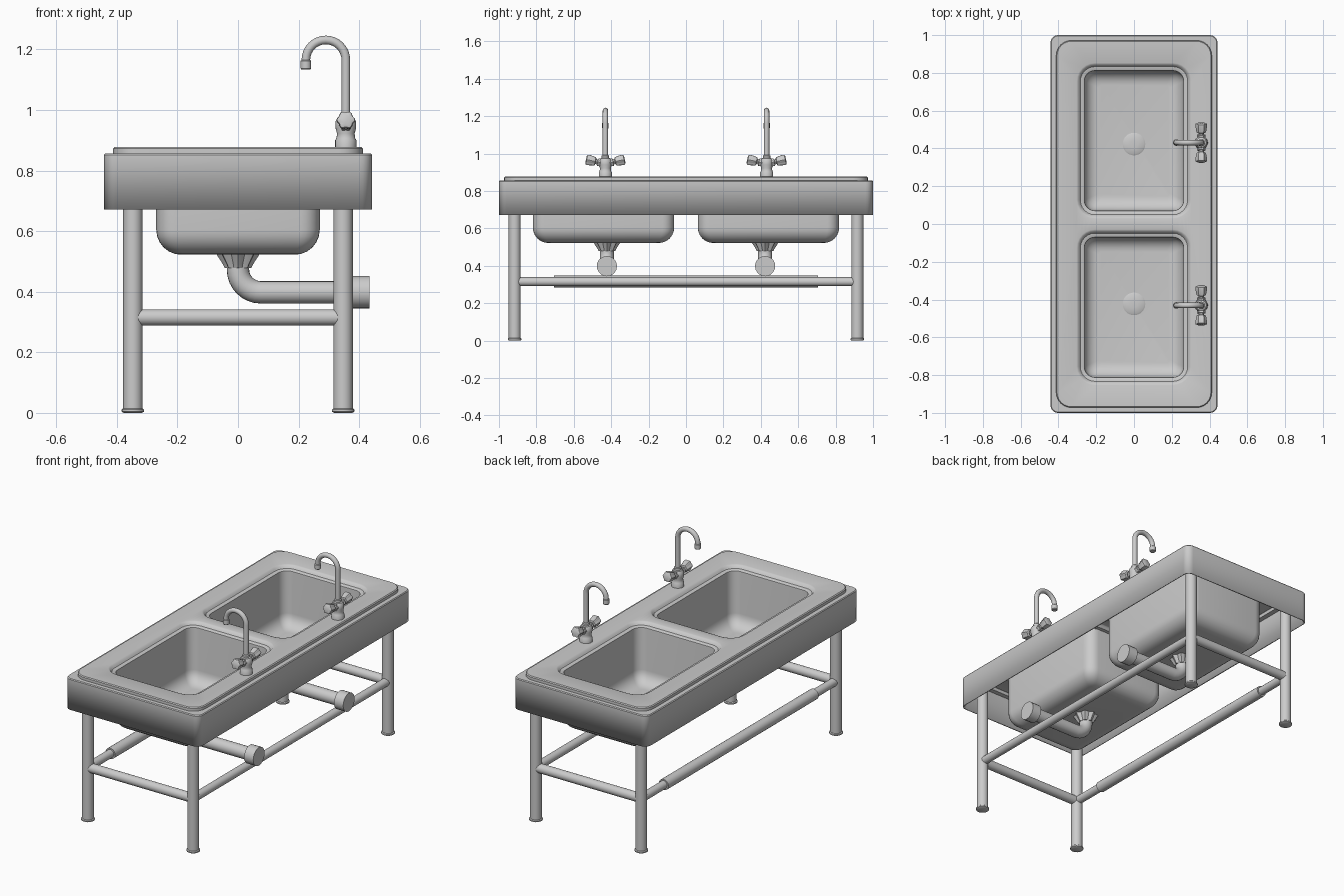
import bpy, bmesh
from math import sin, cos, pi, radians
from mathutils import Matrix, Vector

if "Cube" in bpy.data.objects:
    bpy.data.objects.remove(bpy.data.objects["Cube"])


def finish(name, bm, angle=35):
    me = bpy.data.meshes.new(name)
    bm.to_mesh(me)
    bm.free()
    ob = bpy.data.objects.new(name, me)
    bpy.context.collection.objects.link(ob)
    bpy.ops.object.select_all(action='DESELECT')
    ob.select_set(True)
    bpy.context.view_layer.objects.active = ob
    bpy.ops.object.shade_smooth_by_angle(angle=radians(angle))
    return ob


def skin(bm, rings):
    for a, b in zip(rings, rings[1:]):
        n = len(a)
        for i in range(n):
            j = (i + 1) % n
            bm.faces.new((a[i], a[j], b[j], b[i]))


def rounded_rect(bm, hx, hy, r, z, cy=0, n=6):
    ring = []
    for k, (sx, sy) in enumerate(((1, 1), (-1, 1), (-1, -1), (1, -1))):
        for i in range(n + 1):
            a = (k + i / n) * pi / 2
            ring.append(bm.verts.new((sx * (hx - r) + r * cos(a),
                                      cy + sy * (hy - r) + r * sin(a), z)))
    return ring


def ring_edges(bm, ring):
    n = len(ring)
    return [bm.edges.get((ring[i], ring[(i + 1) % n])) for i in range(n)]


def lathe(name, profile, origin, axis=(0, 0, 1), segs=24, lobes=0, flute=0.0):
    """Spin (radius, height) points about an axis, with optional flutes."""
    bm = bmesh.new()
    m = Matrix.Translation(origin) @ Vector(axis).to_track_quat('Z', 'Y').to_matrix().to_4x4()
    rings = []
    for r, z in profile:
        ring = []
        for i in range(segs):
            a = 2 * pi * i / segs
            q = r * (1 + flute * cos(lobes * a))
            ring.append(bm.verts.new(m @ Vector((q * cos(a), q * sin(a), z))))
        rings.append(ring)
    skin(bm, rings)
    bm.faces.new(rings[0][::-1])
    bm.faces.new(rings[-1])
    bmesh.ops.recalc_face_normals(bm, faces=bm.faces[:])
    return finish(name, bm)


def bar(name, a, b, r):
    a, b = Vector(a), Vector(b)
    return lathe(name, [(r, 0), (r, (b - a).length)], a, b - a, 20)


def tube(name, pts, r):
    """Sweep a round section along a path lying in an xz plane."""
    bm = bmesh.new()
    pts = [Vector(p) for p in pts]
    rings = []
    for i, p in enumerate(pts):
        t = (pts[min(i + 1, len(pts) - 1)] - pts[max(i - 1, 0)]).normalized()
        side = Vector((0, 1, 0))
        up = t.cross(side)
        rings.append([bm.verts.new(p + r * (cos(2 * pi * k / 20) * side + sin(2 * pi * k / 20) * up))
                      for k in range(20)])
    skin(bm, rings)
    bm.faces.new(rings[0][::-1])
    bm.faces.new(rings[-1])
    bmesh.ops.recalc_face_normals(bm, faces=bm.faces[:])
    return finish(name, bm)


# Sink top: skirt, raised deck and two basins as one thin sheet
bm = bmesh.new()
outer = [rounded_rect(bm, hx, hy, r, z) for hx, hy, r, z in (
    (0.442, 1.0, 0.04, 0.672), (0.442, 1.0, 0.04, 0.852), (0.438, 0.996, 0.038, 0.857),
    (0.412, 0.972, 0.08, 0.857), (0.412, 0.972, 0.08, 0.873), (0.407, 0.967, 0.075, 0.878))]
skin(bm, outer)
fill = ring_edges(bm, outer[-1])
for s in (-1, 1):
    cy = 0.441 * s
    # offset from the opening, height: rolled rim and ledge, then walls and floor fillet
    steps = [(0.042, 0.878), (0.034, 0.875), (0.027, 0.866), (0.022, 0.860),
             (0.006, 0.858), (0.001, 0.855), (0, 0.848)]
    steps += [(-0.075 * (1 - cos(a)), 0.605 - 0.075 * sin(a))
              for a in [pi / 2 * i / 6 for i in range(7)]]
    rings = [rounded_rect(bm, 0.262 + o, 0.370 + o, max(0.055 + o, 0.055 + o * 0.5), z, cy)
             for o, z in steps]
    skin(bm, rings)
    bm.faces.new(rings[-1])
    fill += ring_edges(bm, rings[0])
bmesh.ops.triangle_fill(bm, edges=fill, use_beauty=True, normal=(0, 0, 1))
bmesh.ops.recalc_face_normals(bm, faces=bm.faces[:])
bm.normal_update()
deck = max(bm.faces, key=lambda f: f.calc_center_median().z)
if deck.normal.z < 0:
    bmesh.ops.reverse_faces(bm, faces=bm.faces[:])
top = finish("sink_top", bm)
sol = top.modifiers.new("thickness", 'SOLIDIFY')
sol.thickness = 0.008
sol.offset = -1

# Legs with flared feet
LX, LY, BZ = 0.347, 0.916, 0.315
for sx in (-1, 1):
    for sy in (-1, 1):
        lathe("leg", [(0.030, 0), (0.037, 0.004), (0.037, 0.011), (0.032, 0.015), (0.032, 0.865)],
              (sx * LX, sy * LY, 0))

# Frame rails, with a thicker sleeve on the user's side
for s in (-1, 1):
    bar("end_rail", (-LX, s * LY, BZ), (LX, s * LY, BZ), 0.027)
    bar("long_rail", (s * LX, -LY, BZ), (s * LX, LY, BZ), 0.024)
bar("rail_sleeve", (-LX, -0.706, BZ), (-LX, 0.706, BZ), 0.032)

for s in (-1, 1):
    # Drain cover, fluted collar, waste pipe and wall cap
    y = 0.423 * s
    lathe("drain_cover", [(0.060, 0.526), (0.060, 0.533), (0.052, 0.537), (0.02, 0.540)], (0, y, 0))
    lathe("drain_collar", [(0.040, 0.478), (0.045, 0.49), (0.066, 0.526)], (0, y, 0),
          segs=32, lobes=8, flute=0.1)
    bend = [(0.075 - 0.075 * cos(a), y, 0.473 - 0.075 * sin(a))
            for a in [pi / 2 * i / 8 for i in range(9)]]
    tube("waste_pipe", [(0, y, 0.522)] + bend + [(0.38, y, 0.398)], 0.037)
    bar("pipe_cap", (0.374, y, 0.398), (0.434, y, 0.398), 0.054)

    # Tap body, swan-neck spout and nozzle
    fx, fy = 0.356, 0.431 * s
    lathe("tap_body", [(0.035, 0.872), (0.035, 0.900), (0.031, 0.906), (0.029, 0.922),
                       (0.034, 0.940), (0.034, 0.962), (0.027, 0.974), (0.020, 0.977),
                       (0.020, 0.988), (0.015, 0.992)], (fx, fy, 0))
    arch = [(fx - 0.066 + 0.066 * cos(a), fy, 1.165 + 0.066 * sin(a))
            for a in [pi * i / 16 for i in range(17)]]
    tube("tap_spout", [(fx, fy, 0.97)] + arch + [(fx - 0.132, fy, 1.15)], 0.0142)
    lathe("tap_nozzle", [(0.015, 1.134), (0.0175, 1.137), (0.0175, 1.162), (0.014, 1.165)],
          (fx - 0.132, fy, 0))

    # Fluted handles on angled stems
    for d in (-1, 1):
        lathe("tap_handle", [(0.021, 0.0), (0.021, 0.042), (0.014, 0.044), (0.014, 0.052),
                             (0.023, 0.056), (0.029, 0.092), (0.027, 0.102), (0.018, 0.106)],
              (fx, fy, 0.946), (0, d, 0.22), segs=30, lobes=6, flute=0.09)
